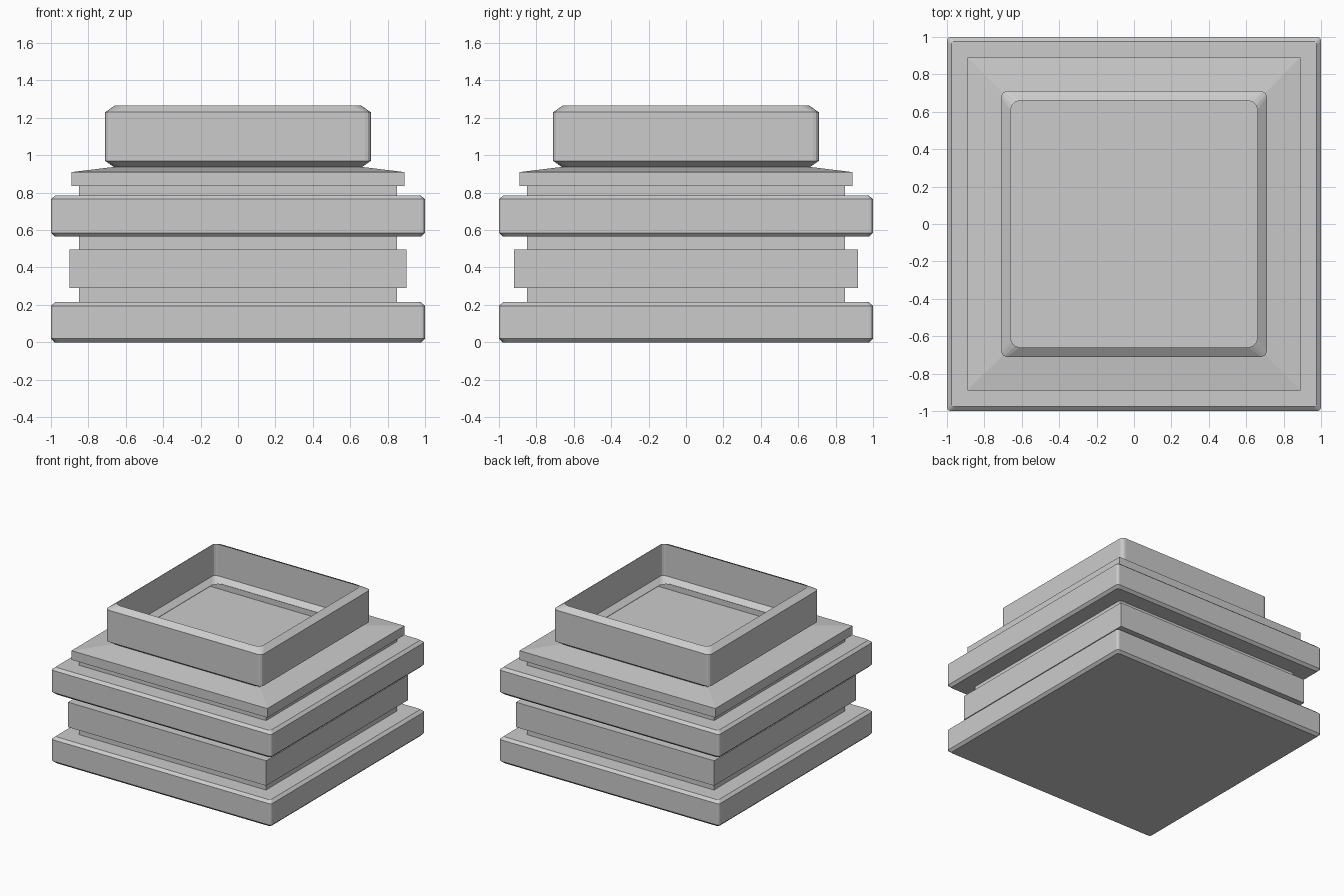
import bpy, bmesh, math

if "Cube" in bpy.data.objects:
    bpy.data.objects.remove(bpy.data.objects["Cube"])


def ring(bm, hx, hy, z, r, seg=3):
    """Square loop with rounded corners (r = 0 gives sharp corners)."""
    verts = []
    for i, (sx, sy) in enumerate([(1, 1), (-1, 1), (-1, -1), (1, -1)]):
        for k in range(seg + 1 if r > 0 else 1):
            a = (i + k / seg) * math.pi / 2
            dx, dy = (r * math.cos(a), r * math.sin(a)) if r > 0 else (0, 0)
            verts.append(bm.verts.new((sx * (hx - r) + dx, sy * (hy - r) + dy, z)))
    return verts


def shell(name, rows, floor=False):
    """Skin a stack of square loops: rows of (half_x, half_y, z, corner radius)."""
    bm = bmesh.new()
    loops = [ring(bm, *row) for row in rows]
    for a, b in zip(loops, loops[1:]):
        n = len(a)
        if len(a) == len(b):
            for i in range(n):
                j = (i + 1) % n
                bm.faces.new((a[i], a[j], b[j], b[i]))
        else:
            # flat lip between a rounded and a sharp loop
            edges = [bm.edges.get((l[i], l[i - 1])) or bm.edges.new((l[i], l[i - 1]))
                     for l in (a, b) for i in range(len(l))]
            bmesh.ops.bridge_loops(bm, edges=edges)
    if floor:
        bm.faces.new(loops[0][::-1])
    bm.normal_update()
    mesh = bpy.data.meshes.new(name)
    bm.to_mesh(mesh)
    bm.free()
    ob = bpy.data.objects.new(name, mesh)
    bpy.context.collection.objects.link(ob)
    return ob


def band(z0, z1):
    """Wide slab with chamfered, slightly rounded edges."""
    return [(.98, .98, z0, .02), (1, 1, z0 + .02, .02),
            (1, 1, z1 - .02, .02), (.977, .977, z1, .02)]


NECK = .85

# base slab: closed below, open into the neck above
shell("base_slab", band(0, .215) + [(NECK, NECK, .215, 0)], floor=True)

# recessed neck with the middle collar
shell("middle_collar", [(NECK, NECK, .215, 0), (NECK, NECK, .29, 0),
                        (.90, .92, .29, 0), (.90, .92, .495, 0),
                        (NECK, NECK, .495, 0), (NECK, NECK, .565, 0)])

# upper slab
shell("upper_slab", [(NECK, NECK, .565, 0)] + band(.565, .785) + [(NECK, NECK, .785, 0)])

# sloped shoulder plate
shell("shoulder_plate", [(NECK, NECK, .785, 0), (NECK, NECK, .835, 0),
                         (.89, .89, .835, 0), (.89, .89, .91, 0),
                         (.66, .66, .938, 0)])

# open top box with chamfered rims
shell("top_box", [(.66, .66, .935, .05), (.71, .71, .97, .03),
                  (.71, .71, 1.23, .03), (.66, .66, 1.265, .05)])
